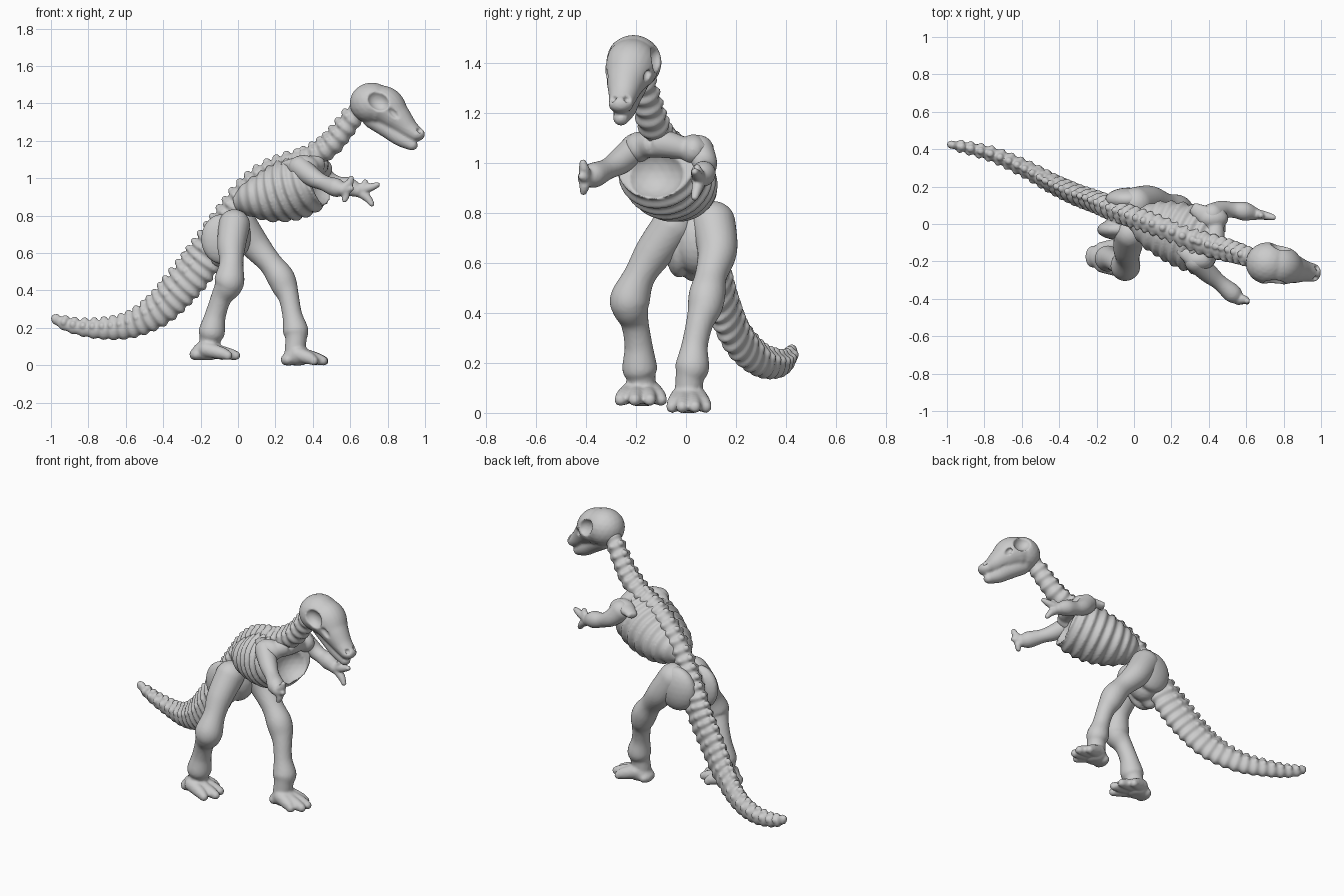
import bpy, bmesh, math
from mathutils import Vector, Matrix

if "Cube" in bpy.data.objects:
    bpy.data.objects.remove(bpy.data.objects["Cube"])

SIDE = Vector((0.35, 0.94, 0)).normalized()   # across the body


def sample(pts, n=14):
    """Catmull-Rom through (x, y, z, width, height) points -> frames with arc length."""
    p = [pts[0]] + list(pts) + [pts[-1]]
    raw = []
    for i in range(1, len(p) - 2):
        last = i == len(p) - 3
        for k in range(n + (1 if last else 0)):
            t = k / n
            raw.append([0.5 * (2 * b + (c - a) * t + (2 * a - 5 * b + 4 * c - d) * t * t
                               + (3 * b - a - 3 * c + d) * t ** 3)
                        for a, b, c, d in zip(p[i - 1], p[i], p[i + 1], p[i + 2])])
    out, s = [], 0
    for i, r in enumerate(raw):
        pos = Vector(r[:3])
        tan = (Vector(raw[min(i + 1, len(raw) - 1)][:3]) - Vector(raw[max(i - 1, 0)][:3])).normalized()
        if i:
            s += (pos - Vector(raw[i - 1][:3])).length
        side = (SIDE - tan * SIDE.dot(tan)).normalized()
        out.append((pos, tan, side, tan.cross(side), r[3], r[4], s))
    return out


def tube(bm, pts, period=0, amp=0, n=14, seg=24):
    frames = sample(pts, n)
    rings = []
    for pos, tan, side, up, w, h, s in frames:
        f = 1 + amp * math.cos(2 * math.pi * s / period) if period else 1
        rings.append([bm.verts.new(pos + side * w * f * math.cos(a) + up * h * f * math.sin(a))
                      for a in (2 * math.pi * j / seg for j in range(seg))])
    for a, b in zip(rings, rings[1:]):
        for j in range(seg):
            k = (j + 1) % seg
            bm.faces.new((a[j], a[k], b[k], b[j]))
    bm.faces.new(rings[0][::-1])
    bm.faces.new(rings[-1])
    return frames


def blob(bm, loc, size, rot=None):
    m = Matrix.Translation(loc) @ (rot or Matrix()) @ Matrix.Diagonal((*size, 1))
    bmesh.ops.create_icosphere(bm, subdivisions=3, radius=1, matrix=m)


def limb(bm, pts, n=8):
    """Round-ended tube from (x, y, z, r) points."""
    tube(bm, [(*p, p[3]) for p in pts], n=n)
    for p in (pts[0], pts[-1]):
        blob(bm, p[:3], (p[3],) * 3)


def finish(name, bm, cutters=None, voxel=0.009, smooth=3):
    """Fuse the pieces into one sculpted surface, carve the hollows."""
    bmesh.ops.recalc_face_normals(bm, faces=bm.faces)
    me = bpy.data.meshes.new(name)
    bm.to_mesh(me)
    bm.free()
    ob = bpy.data.objects.new(name, me)
    bpy.context.collection.objects.link(ob)
    bpy.context.view_layer.objects.active = ob

    def add(kind, **kw):
        m = ob.modifiers.new(kind, kind)
        for k, v in kw.items():
            setattr(m, k, v)
        bpy.ops.object.modifier_apply(modifier=m.name)

    add('REMESH', mode='VOXEL', voxel_size=voxel)
    for loc, size, rot in cutters or []:
        cb = bmesh.new()
        blob(cb, loc, size, rot)
        cm = bpy.data.meshes.new("cutter")
        cb.to_mesh(cm)
        cb.free()
        cut = bpy.data.objects.new("cutter", cm)
        cut.hide_render = True
        bpy.context.collection.objects.link(cut)
        add('BOOLEAN', object=cut, operation='DIFFERENCE', solver='EXACT')
        bpy.data.objects.remove(cut)
    if cutters:
        add('REMESH', mode='VOXEL', voxel_size=voxel)
    if smooth:
        add('SMOOTH', factor=0.5, iterations=smooth)
    ob.data.polygons.foreach_set("use_smooth", [True] * len(ob.data.polygons))
    return ob


# Backbone: tail, back and neck as one ridged sweep with a knob on every vertebra
spine = [(-.98, .425, .25, .02, .026), (-.9, .41, .212, .028, .036), (-.75, .37, .192, .037, .05),
         (-.58, .295, .21, .044, .065), (-.42, .21, .295, .05, .085), (-.29, .15, .43, .055, .098),
         (-.18, .11, .57, .058, .098), (-.11, .08, .70, .06, .08), (-.04, .05, .82, .055, .065),
         (.03, .025, .92, .055, .06), (.13, -.01, 1.015, .055, .055), (.25, -.06, 1.07, .055, .055),
         (.36, -.1, 1.095, .06, .06), (.48, -.135, 1.165, .06, .06), (.55, -.155, 1.24, .054, .058),
         (.61, -.175, 1.32, .05, .055), (.67, -.195, 1.39, .045, .05)]
bm = bmesh.new()
PERIOD = 0.056
frames = tube(bm, spine, PERIOD, 0.085, n=24)
blob(bm, spine[0][:3], (.02, .02, .024))
count = 1
for pos, tan, side, up, w, h, s in frames:
    if s >= count * PERIOD and s < frames[-1][6] - .06:
        count += 1
        rot = Matrix((tan, side, up)).transposed().to_4x4()
        top = up if up.z > 0 or up.x < 0 else -up
        blob(bm, pos + top * h, (.02, .02, .009 + .16 * h), rot)
        for k in (-1, 1):                       # side processes
            blob(bm, pos + side * k * w * .85 + top * h * .3, (.017, .015, .02), rot)
finish("backbone", bm, voxel=.007, smooth=1)

# Ribcage: deeply grooved barrel with a shallow hollow at the front
bm = bmesh.new()
tube(bm, [(-.01, .03, .87, .05, .05), (.08, 0, .89, .122, .105), (.18, -.03, .91, .155, .145),
          (.28, -.065, .94, .172, .165), (.37, -.1, .97, .172, .155), (.425, -.12, .99, .16, .135)],
     .06, .055, n=20, seg=48)
finish("ribcage", bm, [((.50, -.14, .965), (.125, .135, .115), Matrix.Rotation(math.radians(-20), 4, 'Z'))],
       voxel=.008, smooth=1)

# Shoulder girdle
bm = bmesh.new()
for x, y, z in ((.35, -.19, 1.06), (.42, .03, 1.05)):
    blob(bm, (x, y, z), (.085, .06, .065))
    tube(bm, [(x - .11, y + .06, z + .01, .03, .018), (x - .04, y + .02, z + .02, .05, .03),
              (x + .05, y, z + .01, .05, .03)])
limb(bm, [(.37, -.19, 1.05, .04), (.42, -.12, 1.08, .06), (.44, .02, 1.05, .04)])
finish("shoulders", bm)

# Pelvis: core, two hip plates and the rear strut
bm = bmesh.new()
blob(bm, (-.04, .05, .69), (.11, .105, .14))
blob(bm, (-.085, -.03, .675), (.113, .055, .135))
blob(bm, (-.03, .13, .71), (.125, .065, .135))
limb(bm, [(-.03, .04, .64, .07), (-.1, .03, .57, .045)])
finish("pelvis", bm)


# Legs with toed feet
def leg(name, pts, heel, tips, floor):
    bm = bmesh.new()
    limb(bm, pts)
    hx, hy, hz = heel
    blob(bm, heel, (.075, .07, .055))
    for tx, ty in tips:
        mx, my = hx + (tx - hx) * .6, hy + (ty - hy) * .85
        limb(bm, [(hx, hy + (ty - hy) * .5, hz + .01, .042), (mx, my, floor + .036, .033),
                  (tx - .025, ty, floor + .024, .025)])
    blob(bm, (hx - .05, hy, floor + .03), (.04, .06, .035))
    for v in bm.verts:
        v.co.z = max(v.co.z, floor)
    finish(name, bm, smooth=2)


leg("near_leg", [(-.02, -.05, .75, .085), (-.035, -.13, .64, .076), (-.035, -.185, .55, .064),
                 (-.045, -.222, .46, .08), (-.055, -.222, .42, .074), (-.09, -.205, .36, .056),
                 (-.12, -.19, .27, .056), (-.14, -.185, .18, .07), (-.148, -.18, .14, .058),
                 (-.155, -.175, .09, .056)],
    (-.17, -.175, .075), [(-.03, -.262), (.012, -.205), (-.0, -.145), (-.06, -.1)], .028)
leg("far_leg", [(.01, .11, .76, .088), (.085, .125, .65, .08), (.17, .10, .55, .064),
                (.225, .085, .475, .073), (.25, .075, .42, .069), (.272, .055, .36, .055),
                (.29, .035, .27, .053), (.308, .025, .185, .068), (.31, .015, .14, .057),
                (.305, .01, .08, .056)],
    (.318, .01, .05), [(.43, -.055), (.48, -.015), (.485, .035), (.44, .078)], 0)


# Arms with three-fingered hands
def arm(name, pts, tips):
    bm = bmesh.new()
    limb(bm, pts)
    p = Vector(pts[-1][:3])
    for t in tips:
        t = Vector(t)
        m = p.lerp(t, .55) + Vector((.01, 0, 0))
        limb(bm, [(*p, .03), (*m, .022), (*t, .015)])
    finish(name, bm, voxel=.007, smooth=2)


arm("near_arm", [(.33, -.2, 1.06, .06), (.40, -.265, 1.005, .052), (.46, -.315, .975, .042),
                 (.525, -.37, .95, .05), (.56, -.4, .94, .034)],
    [(.605, -.412, 1.0), (.605, -.417, .945), (.57, -.41, .885)])
arm("far_arm", [(.42, .05, 1.05, .062), (.47, .075, 1.0, .05), (.53, .075, .97, .042),
                (.59, .068, .955, .05), (.64, .055, .935, .036)],
    [(.68, .045, .98), (.745, .035, .965), (.715, .035, .862)])

# Skull: cranium tapering to the snout, lower jaw; sockets, nostrils and mouth carved
bm = bmesh.new()
blob(bm, (.715, -.21, 1.402), (.118, .113, .11))
tube(bm, [(.68, -.205, 1.40, .10, .09), (.78, -.22, 1.385, .108, .107), (.85, -.24, 1.325, .08, .078),
          (.91, -.252, 1.268, .058, .054), (.965, -.262, 1.228, .048, .036)])
blob(bm, (.955, -.26, 1.235), (.045, .05, .037))
limb(bm, [(.72, -.205, 1.32, .055), (.80, -.228, 1.265, .05), (.87, -.245, 1.215, .045), (.93, -.26, 1.18, .032)])
cuts = []
HEAD = Vector((.18, .98, 0)).normalized()
for k in (-1, 1):
    cuts.append((Vector((.77, -.218, 1.415)) + HEAD * k * .112, (.063, .048, .05),
                 Matrix.Rotation(math.radians(40), 4, 'Y')))
    cuts.append((Vector((.85, -.238, 1.345)) + HEAD * k * .085, (.04, .018, .018),
                 Matrix.Rotation(math.radians(45), 4, 'Y')))
    cuts.append((Vector((.975, -.263, 1.255)) + HEAD * k * .028, (.016, .015, .016), None))
    cuts.append((Vector((.90, -.25, 1.225)) + HEAD * k * .07, (.10, .03, .008),
                 Matrix.Rotation(math.radians(38), 4, 'Y')))
cuts.append(((.985, -.265, 1.186), (.05, .07, .009), Matrix.Rotation(math.radians(15), 4, 'Y')))
finish("skull", bm, cuts, voxel=.007, smooth=2)
